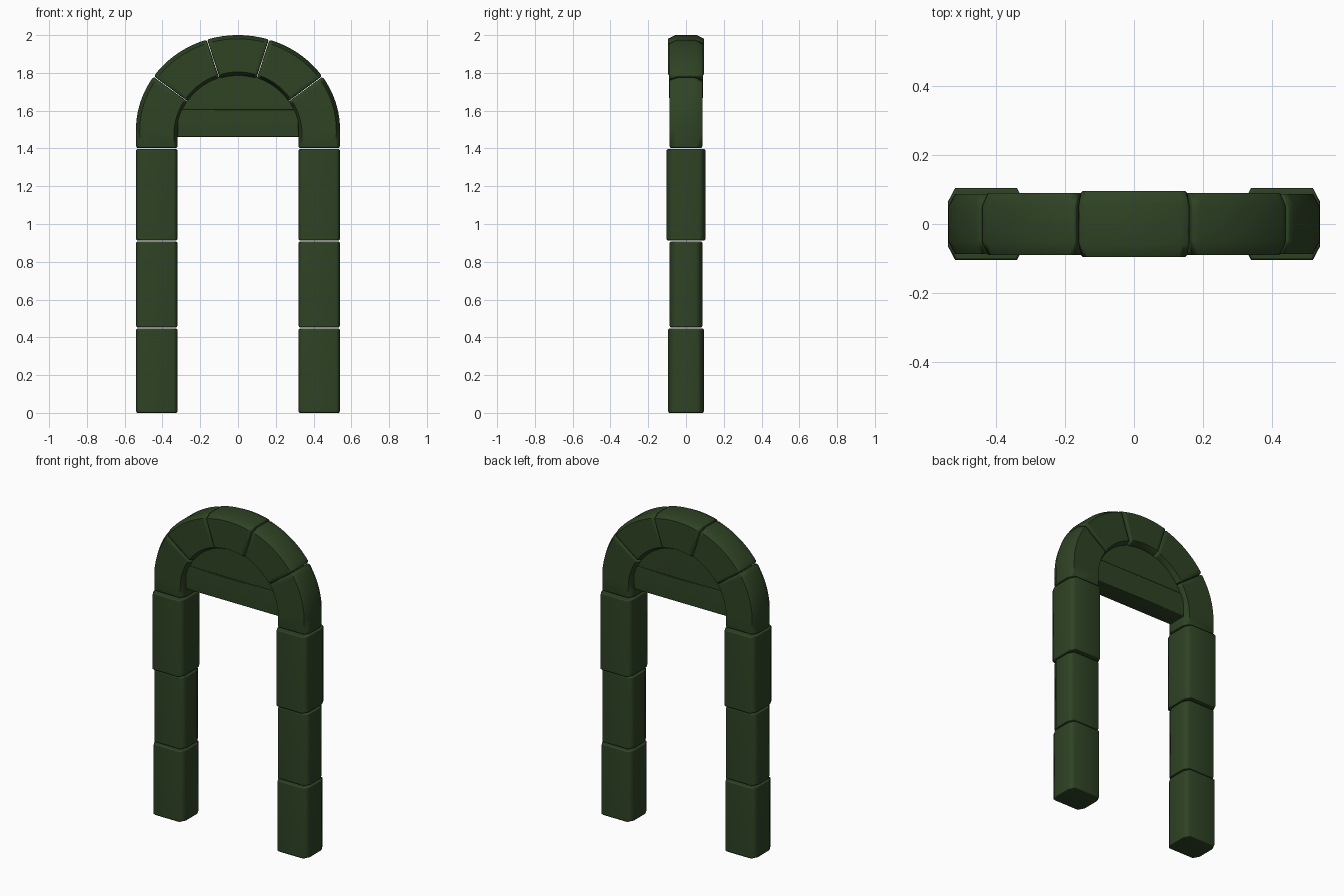
import bpy, bmesh, math
from mathutils import Vector

if "Cube" in bpy.data.objects:
    bpy.data.objects.remove(bpy.data.objects["Cube"], do_unlink=True)

# One mossy green for every stone
green = bpy.data.materials.new("dark_green_stone")
green.use_nodes = True
COLOUR = (0.028, 0.056, 0.018, 1)
green.diffuse_color = COLOUR
green.node_tree.nodes["Principled BSDF"].inputs["Base Color"].default_value = COLOUR

OUTER, INNER = 0.54, 0.32
GAP = 0.003


def finish(name, bm, mirrored=False):
    """Turn a bmesh into a softly shaded object."""
    bmesh.ops.recalc_face_normals(bm, faces=bm.faces)
    mesh = bpy.data.meshes.new(name)
    bm.to_mesh(mesh)
    bm.free()
    mesh.materials.append(green)
    obj = bpy.data.objects.new(name, mesh)
    bpy.context.collection.objects.link(obj)
    if mirrored:
        obj.modifiers.new("mirror", "MIRROR").use_mirror_merge = False
    bpy.ops.object.select_all(action="DESELECT")
    obj.select_set(True)
    bpy.context.view_layer.objects.active = obj
    bpy.ops.object.shade_smooth_by_angle(angle=math.radians(50))
    soft = obj.modifiers.new("weighted_normals", "WEIGHTED_NORMAL")
    soft.keep_sharp = True
    return obj


def section(outer, inner, half, inset):
    """Chamfered cross-section between an outer and an inner rail point."""
    across = (inner - outer).normalized()
    a, b = outer + across * inset, inner - across * inset
    y = half - inset
    cx, cy = across * 0.02, 0.038
    pts = [(a, y - cy), (a + cx, y), (b - cx, y), (b, y - cy)]
    pts += [(p, -d) for p, d in reversed(pts)]
    return [Vector((p.x, d, p.y)) for p, d in pts]


def stone(name, rails, half, mirrored=False):
    """Loft a stone along pairs of rail points, with a slim rounded edge at each end."""
    def step(pair, toward):
        return tuple(p + (q - p).normalized() * 0.008 for p, q in zip(pair, toward))
    rings = [(rails[0], 0.006), (step(rails[0], rails[1]), 0)]
    rings += [(pair, 0) for pair in rails[1:-1]]
    rings += [(step(rails[-1], rails[-2]), 0), (rails[-1], 0.006)]
    bm = bmesh.new()
    loops = [[bm.verts.new(v) for v in section(*pair, half, inset)] for pair, inset in rings]
    for low, high in zip(loops, loops[1:]):
        for i in range(len(low)):
            j = (i + 1) % len(low)
            bm.faces.new((low[i], low[j], high[j], high[i]))
    bm.faces.new(loops[0])
    bm.faces.new(loops[-1])
    return finish(name, bm, mirrored)


def level(z):
    return Vector((OUTER, z)), Vector((INNER, z))


def inner_point(angle, grow=0.0):
    return Vector(((INNER + grow) * math.cos(angle), 1.47 + (0.315 + grow) * math.sin(angle)))


def arch(start, end, steps):
    """Rail pairs around the arch between two angles in degrees."""
    pairs = []
    for i in range(steps + 1):
        t = math.radians(start + (end - start) * i / steps)
        pairs.append((Vector((OUTER * math.cos(t), 1.5 + 0.5 * math.sin(t))), inner_point(t)))
    return pairs


# Posts: three stacked blocks on each side
for name, low, high, half in (("base_blocks", 0, 0.45, 0.095),
                              ("middle_blocks", 0.45, 0.91, 0.0875),
                              ("upper_blocks", 0.91, 1.40, 0.104)):
    stone(name, [level(low + (GAP if low else 0)), level(high - GAP)], half, True)

# Arch: shoulder stones, haunch stones and the keystone
stone("shoulder_stones", [level(1.40 + GAP)] + arch(0, 34, 10), 0.0875, True)
stone("haunch_stones", arch(34.4, 72, 12), 0.0895, True)
stone("keystone", arch(72.4, 107.6, 12), 0.096)


def board(name, outline, half):
    """Extrude a front outline into a board with slim bevels."""
    bm = bmesh.new()
    face = bm.faces.new([bm.verts.new((p.x, -half, p.y)) for p in outline])
    moved = bmesh.ops.extrude_face_region(bm, geom=[face])["geom"]
    bmesh.ops.translate(bm, vec=(0, 2 * half, 0),
                        verts=[v for v in moved if isinstance(v, bmesh.types.BMVert)])
    bmesh.ops.recalc_face_normals(bm, faces=bm.faces)
    rims = [e for e in bm.edges if abs(e.verts[0].co.y - e.verts[1].co.y) < half]
    bmesh.ops.bevel(bm, geom=rims, offset=0.004, segments=1, affect="EDGES")
    return finish(name, bm)


# Infill under the arch: straight lower board and rounded upper board
board("lower_infill", [Vector((x, z)) for x, z in
                       ((-INNER, 1.46), (INNER, 1.46), (INNER, 1.605), (-INNER, 1.605))], 0.063)
spring = math.asin((1.605 - 1.47) / 0.325)
board("upper_infill", [inner_point(spring + (math.pi - 2 * spring) * i / 24, 0.01)
                       for i in range(25)], 0.06)
